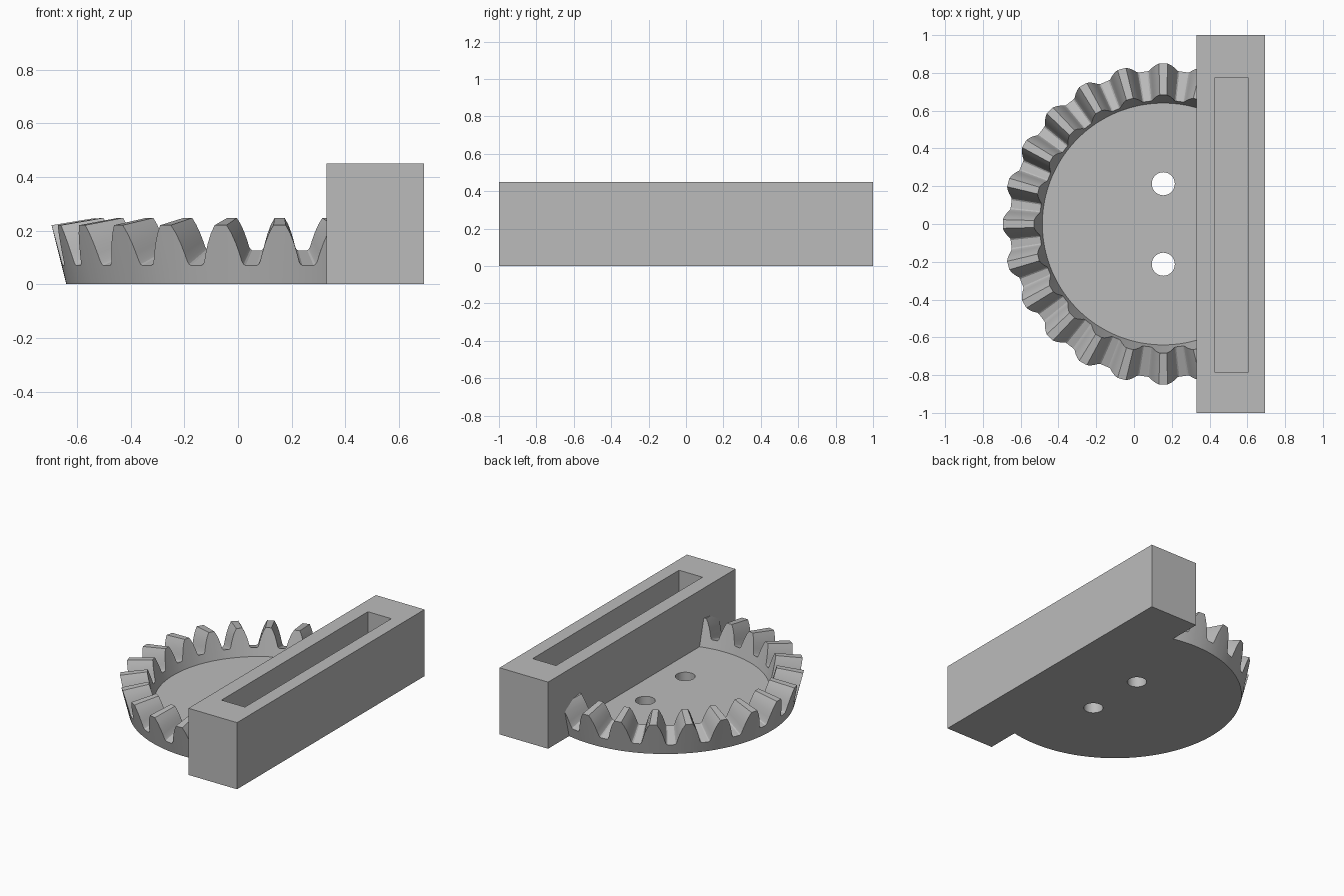
import bpy, bmesh, math

old = bpy.data.objects.get("Cube")
if old:
    bpy.data.objects.remove(old, do_unlink=True)

# One plain grey for the whole model
grey = bpy.data.materials.new("plain grey")
grey.use_nodes = True
colour = (0.5, 0.5, 0.5, 1)
grey.diffuse_color = colour
grey.node_tree.nodes["Principled BSDF"].inputs["Base Color"].default_value = colour


def make_object(name, bm):
    bmesh.ops.recalc_face_normals(bm, faces=bm.faces)
    mesh = bpy.data.meshes.new(name)
    bm.to_mesh(mesh)
    bm.free()
    mesh.materials.append(grey)
    obj = bpy.data.objects.new(name, mesh)
    bpy.context.collection.objects.link(obj)
    return obj


def box(name, x0, x1, y0, y1, z0, z1):
    bm = bmesh.new()
    bmesh.ops.create_cube(bm, size=1)
    for v in bm.verts:
        v.co.x = x0 + (v.co.x + 0.5) * (x1 - x0)
        v.co.y = y0 + (v.co.y + 0.5) * (y1 - y0)
        v.co.z = z0 + (v.co.z + 0.5) * (z1 - z0)
    return make_object(name, bm)


def cylinder(name, x, y, radius):
    bm = bmesh.new()
    bmesh.ops.create_cone(bm, cap_ends=True, segments=48, radius1=radius,
                          radius2=radius, depth=1)
    bmesh.ops.translate(bm, vec=(x, y, 0), verts=bm.verts)
    return make_object(name, bm)


def activate(obj):
    bpy.ops.object.select_all(action="DESELECT")
    obj.select_set(True)
    bpy.context.view_layer.objects.active = obj


def cut(target, cutter):
    mod = target.modifiers.new("cut", "BOOLEAN")
    mod.operation = "DIFFERENCE"
    mod.solver = "EXACT"
    mod.object = cutter
    activate(target)
    bpy.ops.object.modifier_apply(modifier=mod.name)
    bpy.data.objects.remove(cutter, do_unlink=True)


# Bevel gear: rings of points lofted from underside, over the teeth, to the floor
TEETH = 24
CENTRE_X = 0.155
APEX = 0.36          # teeth taper towards this height on the axis
TAPER = 0.805
BLOCK_X = 0.33
FLOOR_Z = 0.072

# Half tooth: (angle from tooth centre, fraction of tooth height)
flank = [(0.105, 0), (0.096, 0.03), (0.089, 0.1), (0.079, 0.3),
         (0.065, 0.55), (0.047, 0.8), (0.027, 1)]
tooth = [(-math.pi / TEETH, 0)]
tooth += [(-a, h) for a, h in flank] + [(a, h) for a, h in reversed(flank)]
outline = [(math.pi + i * math.tau / TEETH + a, h)
           for i in range(TEETH) for a, h in tooth]


def point(angle, radius, z):
    return (CENTRE_X + radius * math.cos(angle), radius * math.sin(angle), z)


def tooth_point(angle, h, scale):
    radius = 0.8125 + 0.0375 * h
    z = 0.07 + 0.15 * h
    return point(angle, radius * scale, APEX + (z - APEX) * scale)


bm = bmesh.new()
rings = [
    [bm.verts.new(point(a, 0.795, 0)) for a, h in outline],
    [bm.verts.new(tooth_point(a, h, 1)) for a, h in outline],
    [bm.verts.new(tooth_point(a, h, TAPER)) for a, h in outline],
    [bm.verts.new(point(a, 0.64, FLOOR_Z)) for a, h in outline],
]
count = len(outline)
for low, high in zip(rings, rings[1:]):
    for i in range(count):
        j = (i + 1) % count
        bm.faces.new((low[i], low[j], high[j], high[i]))
bm.faces.new(rings[0])
bm.faces.new(rings[-1])
gear = make_object("half_bevel_gear", bm)

# Trim the gear where it meets the block, and drill the two holes
cut(gear, box("trim_cutter", BLOCK_X, 2, -2, 2, -1, 1))
for side in (-1, 1):
    cut(gear, cylinder("hole_cutter", CENTRE_X, side * 0.213, 0.061))

# Upright block with a long slot sunk from the top
block = box("slotted_block", BLOCK_X, 0.693, -1, 1, 0, 0.45)
cut(block, box("slot_cutter", 0.428, 0.603, -0.787, 0.775, FLOOR_Z, 1))

activate(gear)
bpy.ops.object.shade_smooth_by_angle(angle=math.radians(25))
